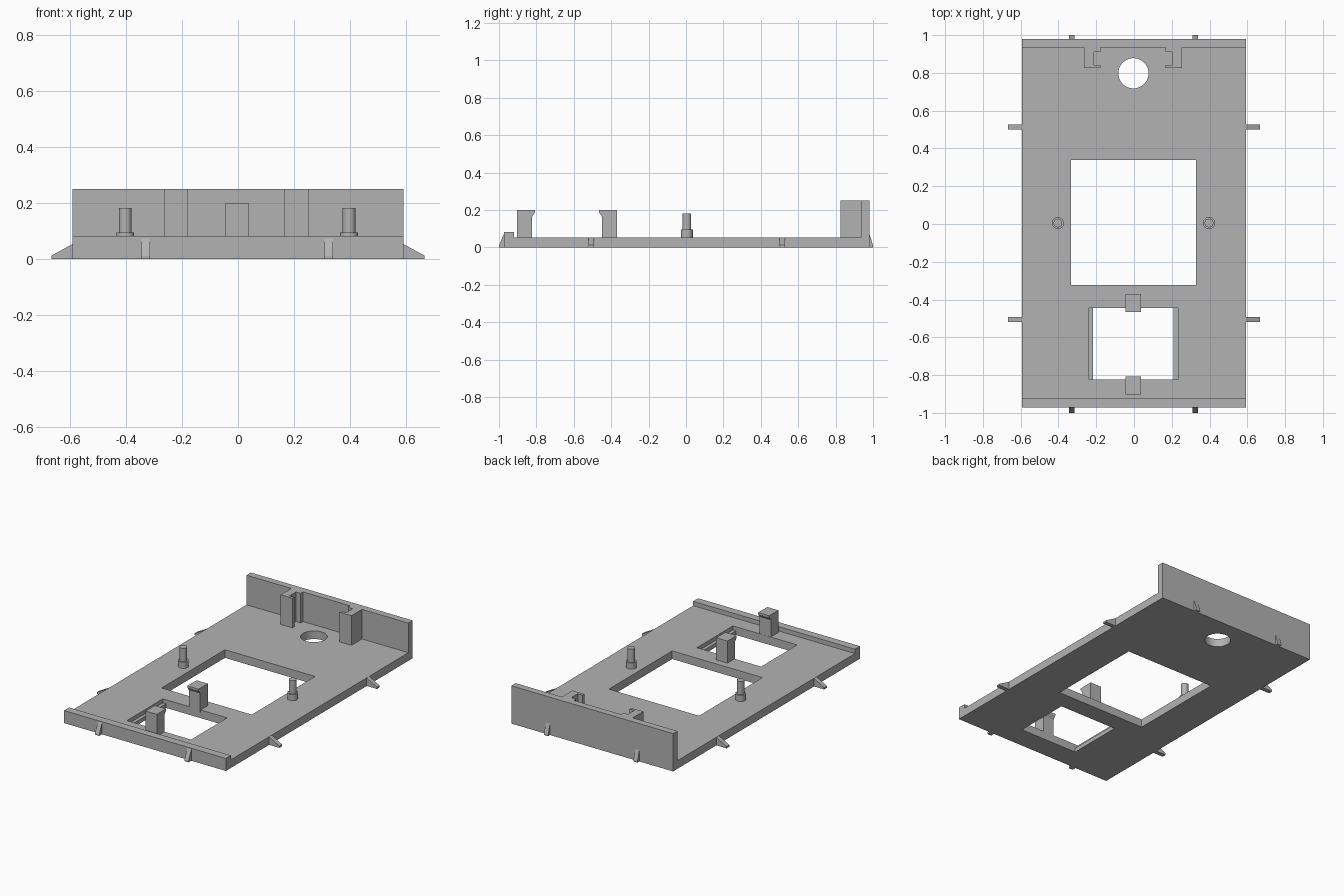
import bpy
import bmesh
import math
from mathutils import Vector

cube = bpy.data.objects.get("Cube")
if cube:
    bpy.data.objects.remove(cube, do_unlink=True)

CX = -0.003          # shared centre line of the inner features
FLOOR = 0.054        # top of the base plate

grey = bpy.data.materials.new("plain grey")
grey.use_nodes = True
colour = (0.45, 0.45, 0.45, 1)
grey.diffuse_color = colour
grey.node_tree.nodes["Principled BSDF"].inputs["Base Color"].default_value = colour


def prism(name, profile, axis, start, end):
    """Extrude a closed 2D profile along the x, y or z axis."""
    place = {"x": lambda p, d: (d, p[0], p[1]),
             "y": lambda p, d: (p[0], d, p[1]),
             "z": lambda p, d: (p[0], p[1], d)}[axis]
    bm = bmesh.new()
    face = bm.faces.new([bm.verts.new(place(p, start)) for p in profile])
    grown = bmesh.ops.extrude_face_region(bm, geom=[face])["geom"]
    offset = Vector(place((0, 0), end - start))
    bmesh.ops.translate(bm, vec=offset,
                        verts=[v for v in grown if isinstance(v, bmesh.types.BMVert)])
    bmesh.ops.recalc_face_normals(bm, faces=bm.faces)
    mesh = bpy.data.meshes.new(name)
    bm.to_mesh(mesh)
    bm.free()
    mesh.materials.append(grey)
    obj = bpy.data.objects.new(name, mesh)
    bpy.context.collection.objects.link(obj)
    return obj


def rect(x0, x1, y0, y1):
    return [(x0, y0), (x1, y0), (x1, y1), (x0, y1)]


def circle(x, y, r, n=48):
    return [(x + r * math.cos(math.tau * i / n), y + r * math.sin(math.tau * i / n))
            for i in range(n)]


def smooth(obj):
    bpy.ops.object.select_all(action="DESELECT")
    obj.select_set(True)
    bpy.context.view_layer.objects.active = obj
    bpy.ops.object.shade_smooth_by_angle(angle=math.radians(30))


def cut(target, cutter):
    cutter.hide_render = True
    mod = target.modifiers.new("opening", "BOOLEAN")
    mod.operation = "DIFFERENCE"
    mod.solver = "EXACT"
    mod.object = cutter
    bpy.context.view_layer.objects.active = target
    bpy.ops.object.modifier_apply(modifier=mod.name)
    bpy.data.objects.remove(cutter, do_unlink=True)


# Base plate with low front lip and tall back wall
base = prism("base_plate", [(-0.972, 0), (0.98, 0), (0.98, 0.25), (0.935, 0.25),
                            (0.935, FLOOR), (-0.92, FLOOR), (-0.92, 0.083),
                            (-0.972, 0.083)], "x", -0.592, 0.592)

# Openings: large window, small window with side ledges, round hole
for name, shape, bottom in (
        ("large_window", rect(CX - 0.33, CX + 0.33, -0.323, 0.339), -0.1),
        ("small_window", rect(CX - 0.213, CX + 0.213, -0.822, -0.445), -0.1),
        ("window_ledges", rect(CX - 0.235, CX + 0.235, -0.822, -0.445), 0.027),
        ("round_hole", circle(CX, 0.798, 0.08), -0.1)):
    cut(base, prism(name, shape, "z", bottom, 0.15))
smooth(base)

# Snap hooks facing each other across the small window
for name, inner, s in (("front_snap_hook", -0.823, 1), ("rear_snap_hook", -0.45, -1)):
    prism(name, [(inner - s * 0.08, 0.04), (inner, 0.04), (inner, 0.165),
                 (inner + s * 0.016, 0.188), (inner + s * 0.016, 0.2),
                 (inner - s * 0.08, 0.2)], "x", CX - 0.041, CX + 0.041)

for side, s in (("left", 1), ("right", -1)):
    # Stepped locating pegs
    x = CX + s * 0.4
    smooth(prism(side + "_peg_base", circle(x, 0.005, 0.032, 32), "z", 0.04, 0.095))
    smooth(prism(side + "_peg_pin", circle(x, 0.005, 0.023, 32), "z", 0.09, 0.182))

    # Grooved brackets on the back wall
    groove = [(0.259, 0.95), (0.259, 0.825), (0.172, 0.825), (0.172, 0.843),
              (0.207, 0.843), (0.207, 0.91), (0.172, 0.91), (0.172, 0.95)]
    prism(side + "_wall_bracket", [(CX - 0.003 + s * px, py) for px, py in groove],
          "z", 0.04, 0.25)

    # Wedge tabs along the sides
    for end, y in (("front", -0.506), ("rear", 0.514)):
        prism(f"{side}_{end}_side_tab",
              [(s * 0.585, 0), (s * 0.667, 0), (s * 0.667, 0.012),
               (s * 0.592, 0.053), (s * 0.585, 0.053)], "y", y - 0.014, y + 0.014)

    # Thin wedge tabs on the front and back faces
    for end, f, y in (("front", -1, 0.972), ("back", 1, 0.98)):
        x = CX + s * 0.327
        prism(f"{side}_{end}_tab",
              [(f * (y - 0.01), 0), (f, 0), (f, 0.01), (f * y, 0.075),
               (f * (y - 0.01), 0.075)], "x", x - 0.015, x + 0.015)
